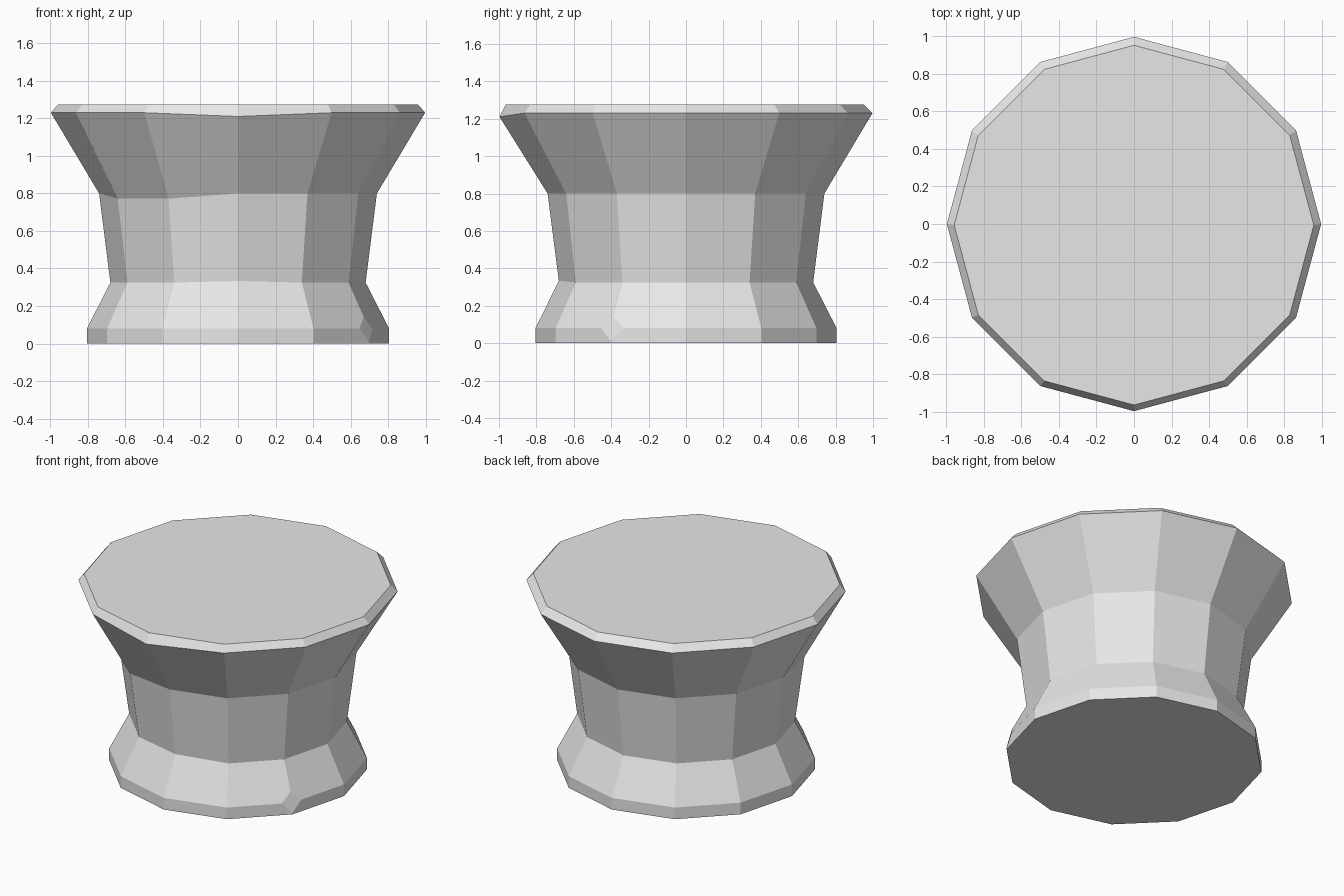
import bpy
import bmesh
from math import cos, sin, pi

cube = bpy.data.objects.get("Cube")
if cube:
    bpy.data.objects.remove(cube, do_unlink=True)

SIDES = 12

# Plain grey for the whole knob
grey = bpy.data.materials.new("plain_grey")
grey.use_nodes = True
colour = (0.8, 0.8, 0.8, 1)
grey.diffuse_color = colour
grey.node_tree.nodes["Principled BSDF"].inputs["Base Color"].default_value = colour

# Profile as (radius, height): foot, flare, waist, neck, rim, top
profile = [(0.805, 0), (0.805, 0.08), (0.68, 0.325),
           (0.74, 0.8), (0.997, 1.23), (0.958, 1.275)]

bm = bmesh.new()
rings = []
for radius, z in profile:
    ring = []
    for i in range(SIDES):
        a = 2 * pi * i / SIDES
        ring.append(bm.verts.new((radius * cos(a), radius * sin(a), z)))
    rings.append(ring)

for low, high in zip(rings, rings[1:]):
    for i in range(SIDES):
        j = (i + 1) % SIDES
        bm.faces.new((low[i], low[j], high[j], high[i]))
bm.faces.new(rings[0][::-1])
bm.faces.new(rings[-1])

# Hand-carved unevenness: lower neck corners, dipped front rim, shifted top
for i in (7, 8):
    rings[3][i].co.z -= 0.028
rings[4][9].co.z -= 0.02
rings[2][9].co.z += 0.008
for v in rings[5]:
    v.co.y -= 0.006

# Chipped corner on the foot
bmesh.ops.bevel(bm, geom=[rings[1][11]], offset=0.07, offset_type='OFFSET',
                segments=1, profile=0.5, affect='VERTICES')
bmesh.ops.recalc_face_normals(bm, faces=bm.faces)

mesh = bpy.data.meshes.new("flared_knob")
bm.to_mesh(mesh)
bm.free()
mesh.materials.append(grey)
knob = bpy.data.objects.new("flared_knob", mesh)
bpy.context.collection.objects.link(knob)
